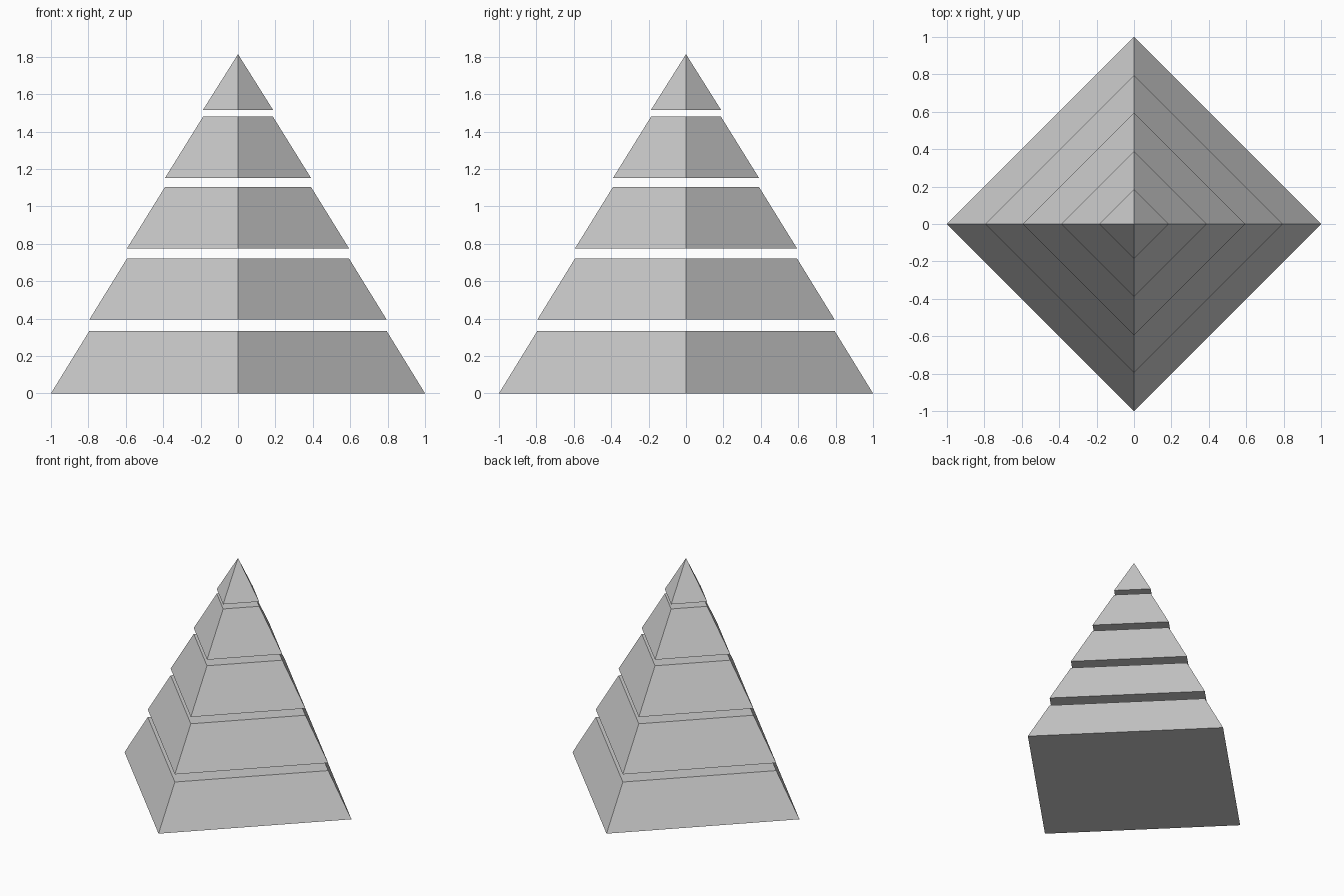
import bpy

if "Cube" in bpy.data.objects:
    bpy.data.objects.remove(bpy.data.objects["Cube"])

# Each slice: name, bottom z, top z, bottom radius, top radius
SLICES = [
    ("base_slice", 0.0, 0.333, 1.0, 0.795),
    ("lower_slice", 0.394, 0.72, 0.795, 0.594),
    ("middle_slice", 0.774, 1.104, 0.594, 0.39),
    ("upper_slice", 1.152, 1.479, 0.39, 0.187),
    ("tip", 1.516, 1.813, 0.187, 0.0),
]

# Stacked four-sided frustums with corners on the x and y axes
for name, z0, z1, r0, r1 in SLICES:
    bpy.ops.mesh.primitive_cone_add(vertices=4, radius1=r0, radius2=r1,
                                    depth=z1 - z0, location=(0, 0, (z0 + z1) / 2))
    bpy.context.object.name = name
